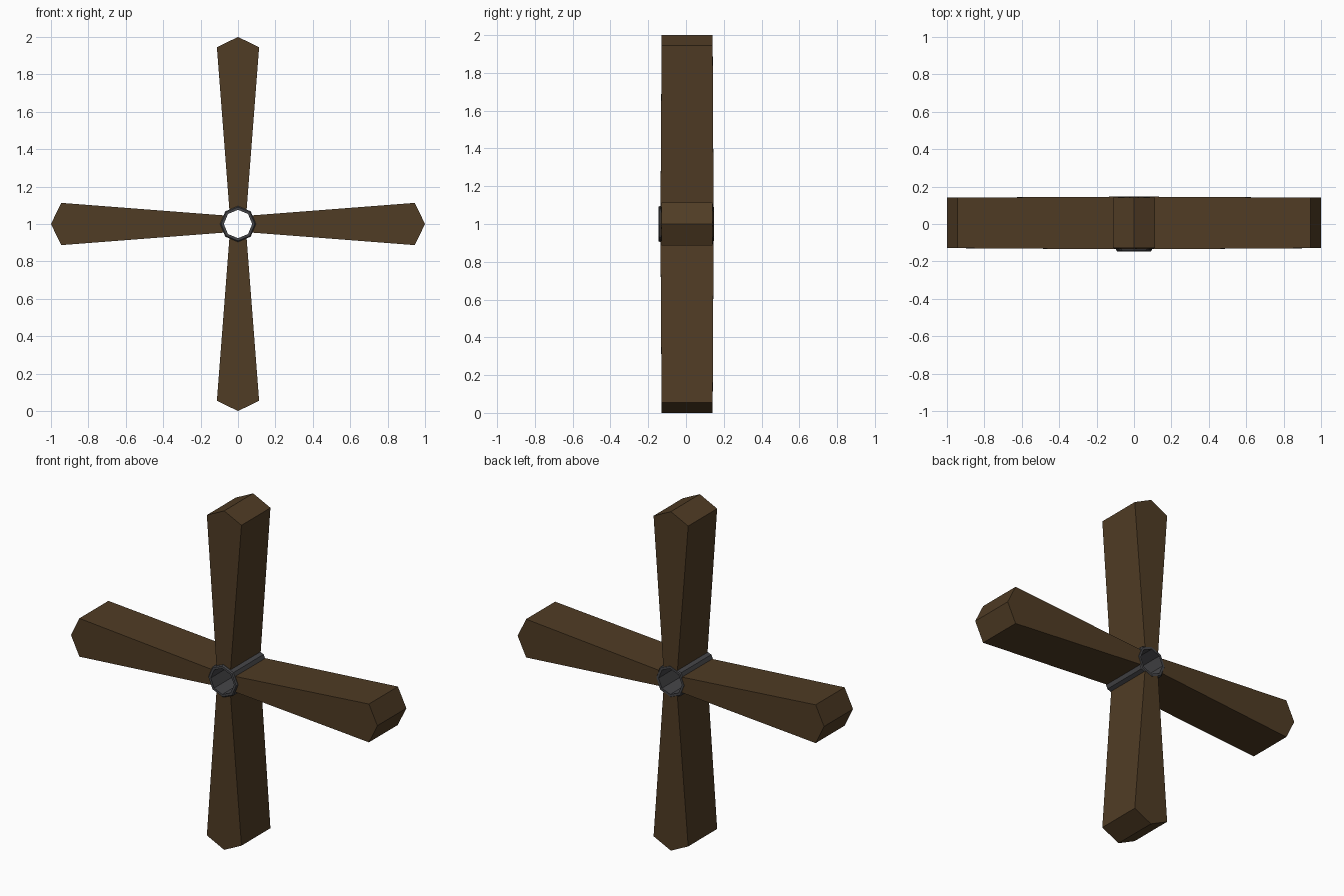
import bpy
from math import sin, cos, pi

if "Cube" in bpy.data.objects:
    bpy.data.objects.remove(bpy.data.objects["Cube"])


def material(name, color):
    m = bpy.data.materials.new(name)
    m.diffuse_color = color
    m.use_nodes = True
    m.node_tree.nodes["Principled BSDF"].inputs["Base Color"].default_value = m.diffuse_color
    return m


def add_mesh(name, verts, faces, mat):
    me = bpy.data.meshes.new(name)
    me.from_pydata(verts, [], faces)
    me.materials.append(mat)
    me.update()
    ob = bpy.data.objects.new(name, me)
    bpy.context.collection.objects.link(ob)
    return ob


wood = material("dark_wood", (0.08, 0.045, 0.018, 1))
iron = material("dark_iron", (0.06, 0.06, 0.065, 1))

# Blade outline: (width, radius, front y, back y), slightly thicker at the root
OUTLINE = [(-0.046, 0.076, -0.135, 0.146), (0.046, 0.076, -0.135, 0.146),
           (0.113, 0.945, -0.129, 0.141), (0, 1.0, -0.129, 0.141),
           (-0.113, 0.945, -0.129, 0.141)]
n = len(OUTLINE)
blade_faces = [tuple(range(n)), tuple(range(2 * n - 1, n - 1, -1))]
blade_faces += [(i, i + n, (i + 1) % n + n, (i + 1) % n) for i in range(n)]

# Four pointed blades around the hub
for k, side in enumerate(("top", "right", "bottom", "left")):
    c, s = cos(k * pi / 2), sin(k * pi / 2)
    verts = [(w * c + r * s, y, 1 + r * c - w * s)
             for y_id in (2, 3)
             for w, r, y in [(p[0], p[1], p[y_id]) for p in OUTLINE]]
    add_mesh(side + "_blade", verts, blade_faces, wood)

# Eight-sided hollow hub: closed (radius, y) section swept round the y axis
SECTION = [(0.076, -0.146), (0.09, -0.146), (0.096, -0.139),
           (0.096, 0.142), (0.09, 0.147), (0.076, 0.147)]
SIDES, m = 8, len(SECTION)
verts = [(r * cos(2 * pi * i / SIDES), y, 1 + r * sin(2 * pi * i / SIDES))
         for i in range(SIDES) for r, y in SECTION]
faces = [(i * m + j, (i + 1) % SIDES * m + j,
          (i + 1) % SIDES * m + (j + 1) % m, i * m + (j + 1) % m)
         for i in range(SIDES) for j in range(m)]
add_mesh("hub_ring", verts, faces, iron)
